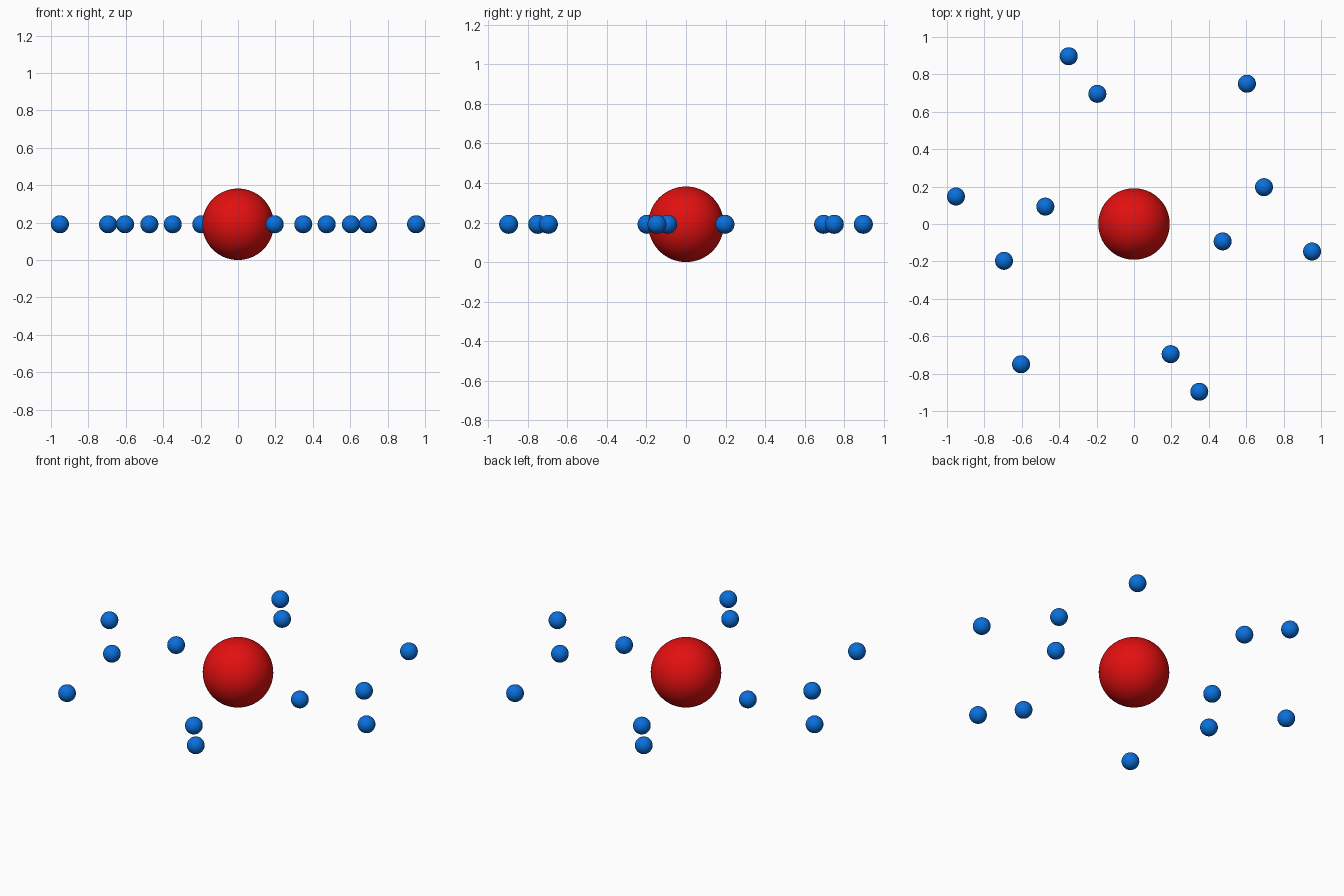
import bpy

if "Cube" in bpy.data.objects:
    bpy.data.objects.remove(bpy.data.objects["Cube"])


def make_material(name, rgb):
    mat = bpy.data.materials.new(name)
    mat.diffuse_color = (*rgb, 1.0)
    mat.use_nodes = True
    mat.node_tree.nodes["Principled BSDF"].inputs["Base Color"].default_value = mat.diffuse_color
    return mat


def add_ball(name, radius, location, mat, segments, rings):
    bpy.ops.mesh.primitive_uv_sphere_add(
        segments=segments, ring_count=rings, radius=radius, location=location)
    ball = bpy.context.object
    ball.name = name
    ball.data.materials.append(mat)
    bpy.ops.object.shade_smooth()
    return ball


red = make_material("red", (0.76, 0.005, 0.005))
blue = make_material("blue", (0.003, 0.16, 0.71))

CORE_RADIUS = 0.191
SMALL_RADIUS = 0.048

# Large central ball resting on the ground
add_ball("central_ball", CORE_RADIUS, (0, 0, CORE_RADIUS), red, 64, 32)

# Small balls in the same horizontal plane, each with an opposite partner
half_positions = [
    (0.952, -0.147),
    (0.474, -0.093),
    (0.695, 0.197),
    (0.604, 0.750),
    (0.349, -0.897),
    (0.196, -0.696),
]
for i, (x, y) in enumerate(half_positions, 1):
    for side, sign in (("right", 1), ("left", -1)):
        add_ball(f"small_ball_{side}_{i}", SMALL_RADIUS,
                 (sign * x, sign * y, CORE_RADIUS), blue, 48, 24)
